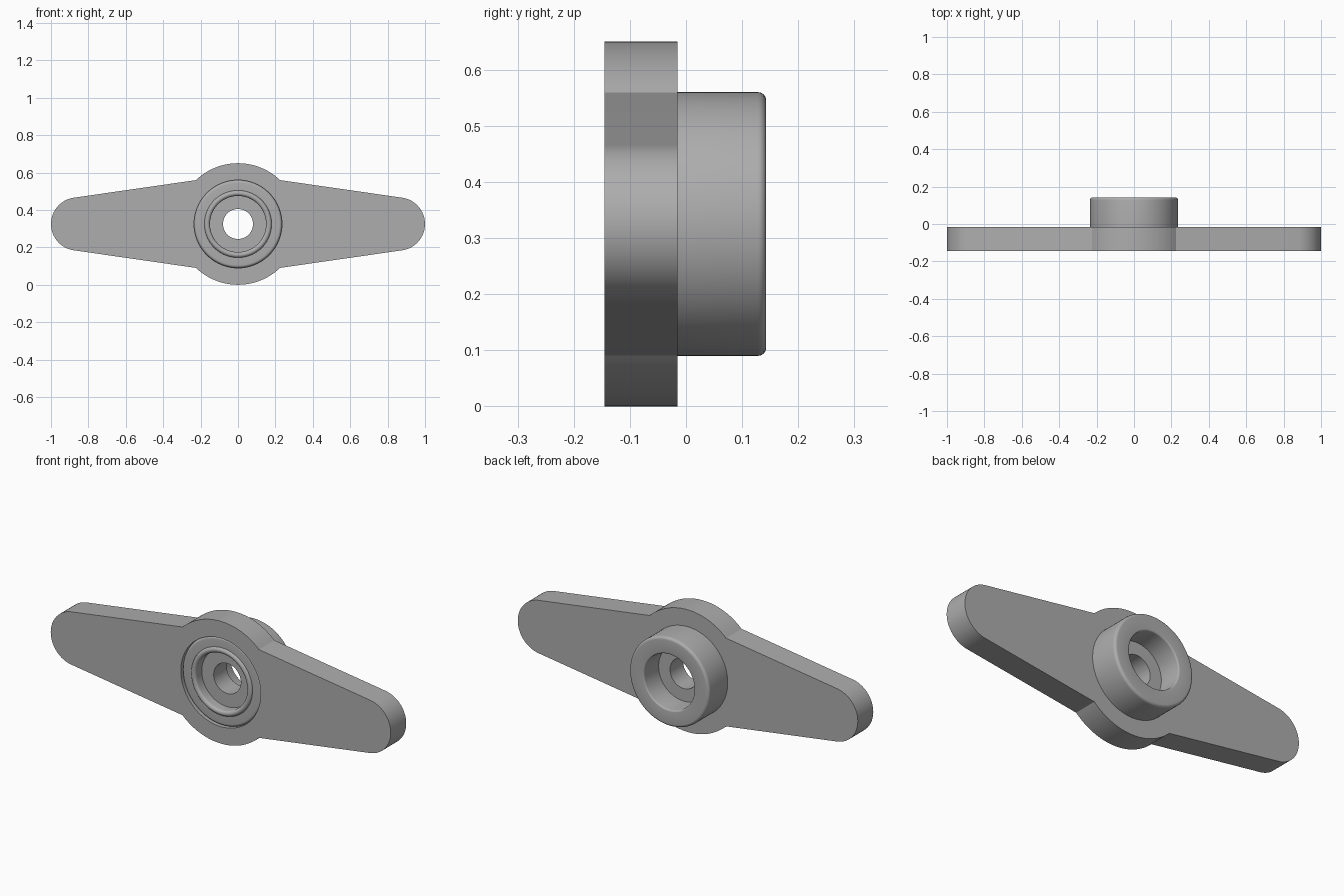
import bpy, bmesh, math
from mathutils import Vector

cube = bpy.data.objects.get("Cube")
if cube:
    bpy.data.objects.remove(cube)

CENTRE_Z = 0.325
FRONT, PLATE_BACK, HUB_BACK = -0.145, -0.015, 0.143
HUB_R = 0.235

grey = bpy.data.materials.new("plain grey")
grey.use_nodes = True
grey.diffuse_color = (0.42, 0.42, 0.42, 1)
grey.node_tree.nodes["Principled BSDF"].inputs["Base Color"].default_value = (0.42, 0.42, 0.42, 1)


def finish(name, bm):
    bmesh.ops.recalc_face_normals(bm, faces=bm.faces)
    mesh = bpy.data.meshes.new(name)
    bm.to_mesh(mesh)
    bm.free()
    obj = bpy.data.objects.new(name, mesh)
    obj.location.z = CENTRE_Z
    mesh.materials.append(grey)
    bpy.context.collection.objects.link(obj)
    bpy.ops.object.select_all(action="DESELECT")
    obj.select_set(True)
    bpy.context.view_layer.objects.active = obj
    bpy.ops.object.shade_smooth_by_angle(angle=math.radians(30))
    return obj


def arc(cx, cy, r, a0, a1, n):
    angles = [math.radians(a0 + (a1 - a0) * i / n) for i in range(n + 1)]
    return [(cx + r * math.cos(a), cy + r * math.sin(a)) for a in angles]


# Wing plate: tapered arms with rounded tips around a central disc
right = arc(0.858, 0, 0.142, -82, 82, 32)
top = arc(0, 0, 0.325, 46.2, 133.8, 32)
outline = right + top
outline += [(-x, -y) for x, y in outline]
hole = arc(0, 0, HUB_R, 0, 360, 96)[:-1]

bm = bmesh.new()
edges = []
for loop in (outline, hole):
    verts = [bm.verts.new((x, FRONT, z)) for x, z in loop]
    edges += [bm.edges.new((v, verts[i - 1])) for i, v in enumerate(verts)]
bmesh.ops.triangle_fill(bm, edges=edges, use_beauty=True)
bmesh.ops.dissolve_limit(bm, angle_limit=0.01, verts=[], edges=bm.edges)
solid = bmesh.ops.extrude_face_region(bm, geom=bm.faces[:])
moved = [v for v in solid["geom"] if isinstance(v, bmesh.types.BMVert)]
bmesh.ops.translate(bm, verts=moved, vec=(0, PLATE_BACK - FRONT, 0))
finish("wing_plate", bm)

# Hub: turned profile (radius, depth) with rounded rims, a bead and two bores
rim = 0.015
profile = [(0.08, -0.09), (0.15, -0.09)]
profile += arc(0.165, FRONT + rim, rim, 180, 360, 12)
profile += [(0.18, FRONT + 0.01)]
profile += arc(HUB_R - rim, FRONT + 0.01 + rim, rim, -90, 0, 6)
profile += arc(HUB_R - rim, HUB_BACK - rim, rim, 0, 90, 6)
profile += arc(0.155, HUB_BACK - 0.008, 0.008, 90, 180, 4)
profile += [(0.147, 0.02), (0.08, 0.02)]

bm = bmesh.new()
verts = [bm.verts.new((r, y, 0)) for r, y in profile]
edges = [bm.edges.new((v, verts[i - 1])) for i, v in enumerate(verts)]
bmesh.ops.spin(bm, geom=verts + edges, cent=Vector(), axis=(0, 1, 0),
               angle=math.tau, steps=96, use_merge=True, use_duplicate=False)
bmesh.ops.remove_doubles(bm, verts=bm.verts, dist=0.0001)
finish("centre_hub", bm)
